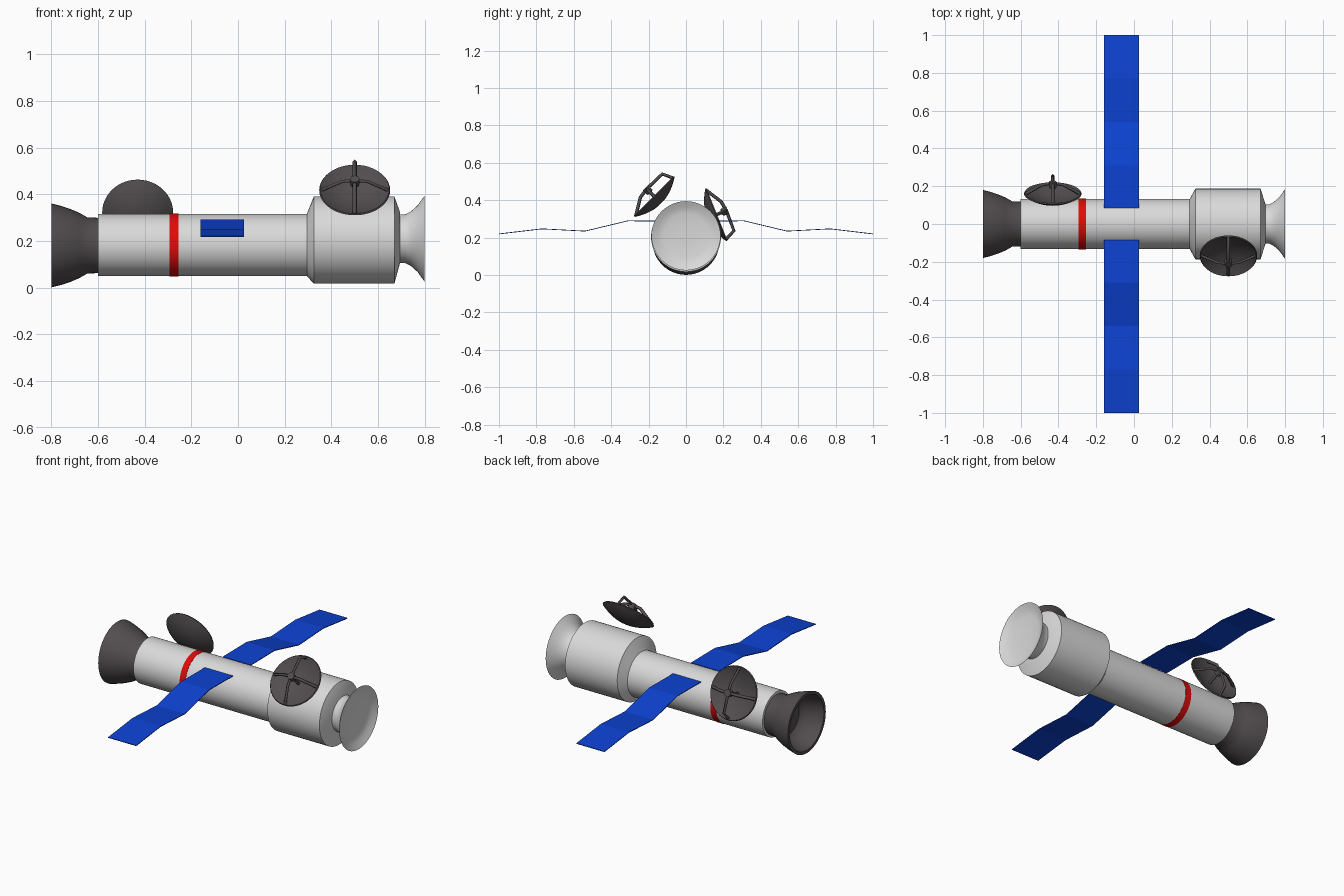
import bpy, bmesh, math
from mathutils import Matrix, Vector

cube = bpy.data.objects.get("Cube")
if cube:
    bpy.data.objects.remove(cube)


def material(name, rgb):
    m = bpy.data.materials.new(name)
    m.use_nodes = True
    m.diffuse_color = (*rgb, 1)
    m.node_tree.nodes["Principled BSDF"].inputs["Base Color"].default_value = (*rgb, 1)
    return m


WHITE = material("hull_white", (0.7, 0.7, 0.7))
DARK = material("dark_grey", (0.085, 0.075, 0.08))
RED = material("band_red", (0.75, 0.003, 0.003))
BLUE = material("panel_blue", (0.004, 0.055, 0.65))


def finish(bm, name, mat, smooth=True):
    bmesh.ops.recalc_face_normals(bm, faces=bm.faces)
    me = bpy.data.meshes.new(name)
    bm.to_mesh(me)
    bm.free()
    me.materials.append(mat)
    if smooth:
        me.shade_smooth()
        me.set_sharp_from_angle(angle=math.radians(35))
    ob = bpy.data.objects.new(name, me)
    bpy.context.collection.objects.link(ob)
    return ob


def lathe(name, profile, mat, axis_x=True, sides=48):
    """Loft circles (position, radius, centre height) along x, or along z."""
    bm = bmesh.new()
    rings = []
    for pos, r, *c in profile:
        cz = c[0] if c else 0
        ring = []
        for i in range(sides):
            a = math.tau * i / sides
            u, v = r * math.cos(a), r * math.sin(a)
            ring.append(bm.verts.new((pos, u, v + cz) if axis_x else (u, v, pos)))
        rings.append(ring)
    for a, b in zip(rings, rings[1:]):
        for i in range(sides):
            j = (i + 1) % sides
            bm.faces.new((a[i], a[j], b[j], b[i]))
    bm.faces.new(rings[0])
    bm.faces.new(rings[-1])
    return finish(bm, name, mat)


# Hull: narrow rear tube widening into the forward section
C, W = 0.183, 0.204
lathe("hull", [(-0.6, 0.133, C), (0.295, 0.133, C), (0.325, 0.187, W),
               (0.67, 0.187, W), (0.695, 0.107, 0.215)], WHITE)
lathe("red_band", [(-0.293, 0.1345, C), (-0.255, 0.1345, C)], RED)

# Forward docking horn with a shallow bowl
N = 0.21
lathe("docking_horn", [(0.68, 0.104, N), (0.715, 0.104, N), (0.74, 0.116, N),
                       (0.77, 0.143, N), (0.8, 0.185, N), (0.797, 0.178, N),
                       (0.782, 0.152, N), (0.775, 0.12, N), (0.772, 0.05, N)], WHITE)

# Engine nozzle with a hollow mouth
E = 0.181
lathe("engine_nozzle", [(-0.58, 0.118, E), (-0.645, 0.12, E), (-0.68, 0.14, E),
                        (-0.72, 0.157, E), (-0.76, 0.17, E), (-0.8, 0.18, E),
                        (-0.8, 0.162, E), (-0.75, 0.148, E), (-0.7, 0.128, E),
                        (-0.68, 0.1, E)], DARK)


# Folded solar wings
def solar_wing(name, side):
    bm = bmesh.new()
    folds = [(0.085, 0.288), (0.31, 0.29), (0.54, 0.235), (0.77, 0.247), (1.0, 0.22)]
    rows = [[bm.verts.new((x, side * y, z)) for x in (-0.16, 0.026)] for y, z in folds]
    for a, b in zip(rows, rows[1:]):
        f = bm.faces.new((a[0], a[1], b[1], b[0]))
        f.normal_update()
        if f.normal.z < 0:
            f.normal_flip()
    ob = finish(bm, name, BLUE, smooth=False)
    mod = ob.modifiers.new("thickness", "SOLIDIFY")
    mod.thickness = 0.004
    mod.offset = 0


solar_wing("left_side_solar_wing_rear", 1)
solar_wing("right_side_solar_wing_front", -1)


# Dish antennas: shallow bowl, four arms and a feed
def dish(name, centre, normal, tall_arm):
    n = Vector(normal).normalized()
    up = n.cross(Vector((1, 0, 0)))
    if up.z < 0:
        up = -up
    frame = Matrix((up.cross(n), up, n)).transposed().to_4x4()
    frame.translation = centre

    R, D = 0.152, 0.05
    steps = [i / 8 for i in range(1, 9)]
    back = [(-D * (1 - t * t), R * t) for t in steps]
    bowl = [(0.006 - (D - 0.006) * (1 - t * t), (R - 0.004) * t) for t in reversed(steps)]
    lathe(name + "_bowl", back + bowl, DARK, axis_x=False).matrix_world = frame
    lathe(name + "_feed", [(-0.045, 0.008), (0.03, 0.008), (0.035, 0.02), (0.068, 0.02)],
          DARK, axis_x=False, sides=16).matrix_world = frame

    cu = bpy.data.curves.new(name + "_arms", "CURVE")
    cu.dimensions = "3D"
    cu.bevel_depth = 0.009
    cu.bevel_resolution = 0
    cu.use_fill_caps = True
    cu.materials.append(DARK)
    for k in range(4):
        elbow = (0.115, 0.058) if k == tall_arm else (0.055, 0.052)
        a = math.pi / 2 * k
        s = cu.splines.new("POLY")
        s.points.add(2)
        for p, (r, h) in zip(s.points, [(0, 0.06), elbow, (0.142, 0)]):
            p.co = (r * math.cos(a), r * math.sin(a), h, 1)
    ob = bpy.data.objects.new(name + "_arms", cu)
    bpy.context.collection.objects.link(ob)
    ob.matrix_world = frame


dish("front_dish", (0.5, -0.168, 0.418), (0, -0.7, 0.7), 1)
dish("rear_dish", (-0.43, 0.16, 0.322), (0, 0.93, 0.37), 3)
